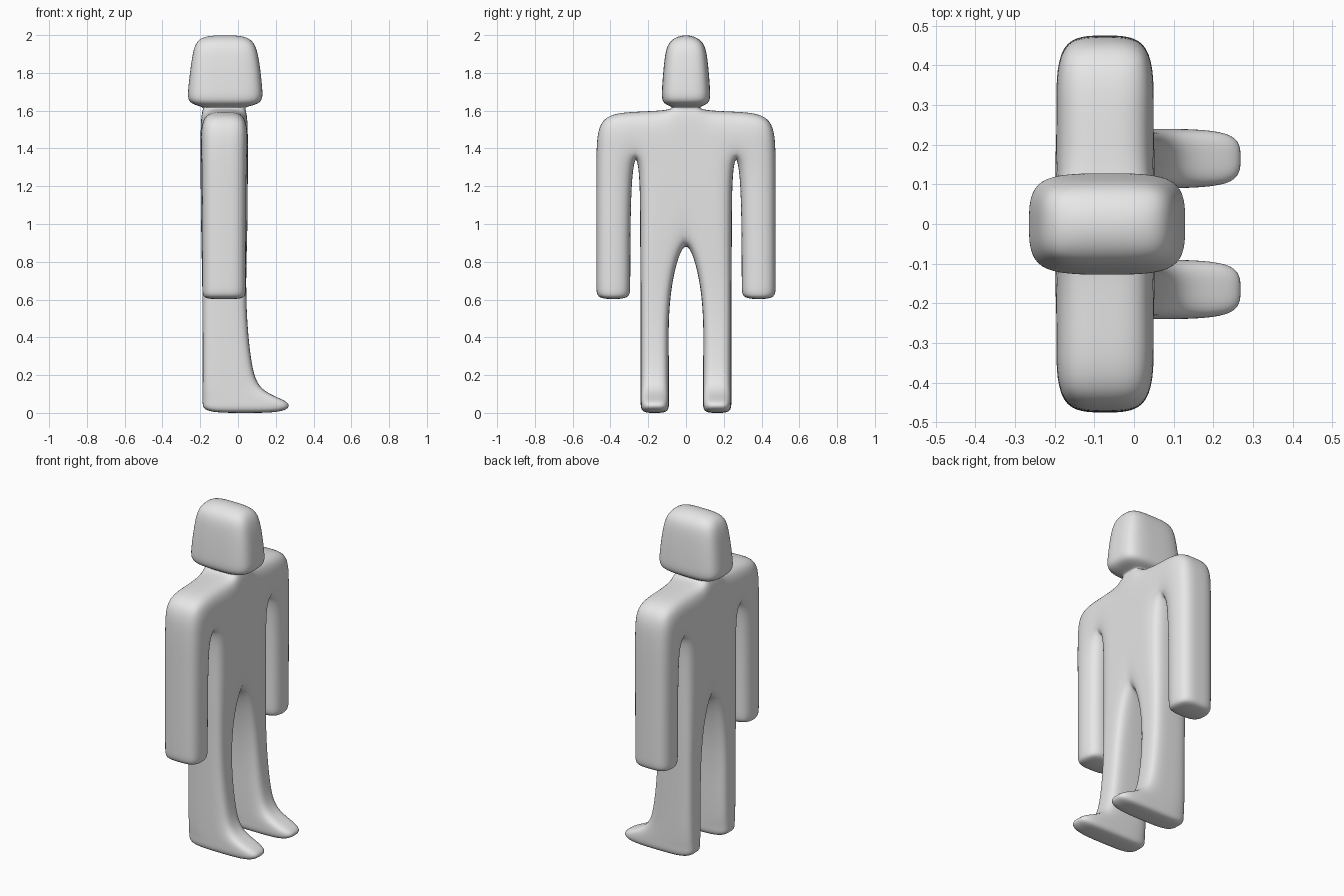
import bpy
import bmesh

default_cube = bpy.data.objects.get("Cube")
if default_cube:
    bpy.data.objects.remove(default_cube, do_unlink=True)

# Single plain grey
grey = bpy.data.materials.new("plain grey")
grey.use_nodes = True
colour = (0.8, 0.8, 0.8, 1)
grey.diffuse_color = colour
grey.node_tree.nodes["Principled BSDF"].inputs["Base Color"].default_value = colour

bm = bmesh.new()
columns = {}      # silhouette point -> its back, middle and front vertex
edge_faces = {}   # silhouette edge -> number of cells using it


def column(y, z, back, front):
    """Vertices along the depth of the figure at one silhouette point."""
    key = (round(y, 3), round(z, 3))
    if key not in columns:
        depths = (back, (back + front) / 2, front)
        columns[key] = [bm.verts.new((x, y, z)) for x in depths]
    return key


def cell(keys):
    """One silhouette cell: a back face, a front face, and its edges noted."""
    for layer in (0, 2):
        bm.faces.new([columns[k][layer] for k in keys])
    for a, b in zip(keys, keys[1:] + keys[:1]):
        edge = tuple(sorted((a, b)))
        edge_faces[edge] = edge_faces.get(edge, 0) + 1


def mirrored_strip(rows):
    """Fill cells between successive rows of (points, back, front), both sides."""
    for side in (1, -1):
        grid = [[column(side * y, z, back, front) for y, z in points]
                for points, back, front in rows]
        for low, high in zip(grid, grid[1:]):
            for i in range(len(low) - 1):
                cell([low[i], low[i + 1], high[i + 1], high[i]])


def level(z, *widths):
    return [(y, z) for y in widths]


# Shared silhouette rows where the parts join
hips = (level(0.95, 0, 0.12, 0.243), -0.195, 0.05)
chest = ([(0, 1.385), (0.11, 1.385), (0.265, 1.385)], -0.198, 0.052)
shoulders = ([(0, 1.6), (0.1, 1.6), (0.27, 1.595)], -0.198, 0.052)

# Torso
mirrored_strip([
    hips,
    (level(1.25, 0, 0.11, 0.243), -0.198, 0.052),
    chest,
    shoulders,
])

# Legs and feet
mirrored_strip([
    (level(0, 0.09, 0.165, 0.24), -0.187, 0.26),
    (level(0.06, 0.09, 0.165, 0.24), -0.187, 0.29),
    (level(0.11, 0.09, 0.165, 0.24), -0.187, 0.11),
    (level(0.25, 0.09, 0.165, 0.24), -0.187, 0.07),
    (level(0.5, 0.095, 0.165, 0.24), -0.187, 0.045),
    (level(0.74, 0.07, 0.16, 0.241), -0.19, 0.042),
    hips,
])

# Arms, from the shoulder cap down to the hand
mirrored_strip([
    ([(0.27, 1.595), (0.46, 1.58)], -0.198, 0.052),
    ([(0.265, 1.385), (0.475, 1.4)], -0.198, 0.052),
    (level(1.24, 0.29, 0.475), -0.195, 0.048),
    (level(0.9, 0.295, 0.475), -0.193, 0.046),
    (level(0.65, 0.295, 0.475), -0.193, 0.046),
    (level(0.6, 0.297, 0.473), -0.193, 0.044),
])

# Neck and head
mirrored_strip([
    (shoulders[0][:2], -0.198, 0.052),
    (level(1.62, 0, 0.06), -0.17, 0.023),
    (level(1.635, 0, 0.13), -0.268, 0.132),
    (level(1.71, 0, 0.128), -0.265, 0.13),
    (level(1.88, 0, 0.115), -0.245, 0.112),
    ([(0, 2.01), (0.095, 1.975)], -0.22, 0.08),
])

# Close the outline wherever an edge belongs to only one cell
for (a, b), uses in edge_faces.items():
    if uses == 1:
        for i in range(2):
            bm.faces.new((columns[a][i], columns[b][i],
                          columns[b][i + 1], columns[a][i + 1]))

bmesh.ops.recalc_face_normals(bm, faces=bm.faces)
for face in bm.faces:
    face.smooth = True

mesh = bpy.data.meshes.new("figure_body")
bm.to_mesh(mesh)
bm.free()
mesh.materials.append(grey)
figure = bpy.data.objects.new("figure_body", mesh)
bpy.context.collection.objects.link(figure)

# Rounded surface
rounding = figure.modifiers.new("rounding", "SUBSURF")
rounding.levels = 3
rounding.render_levels = 3
